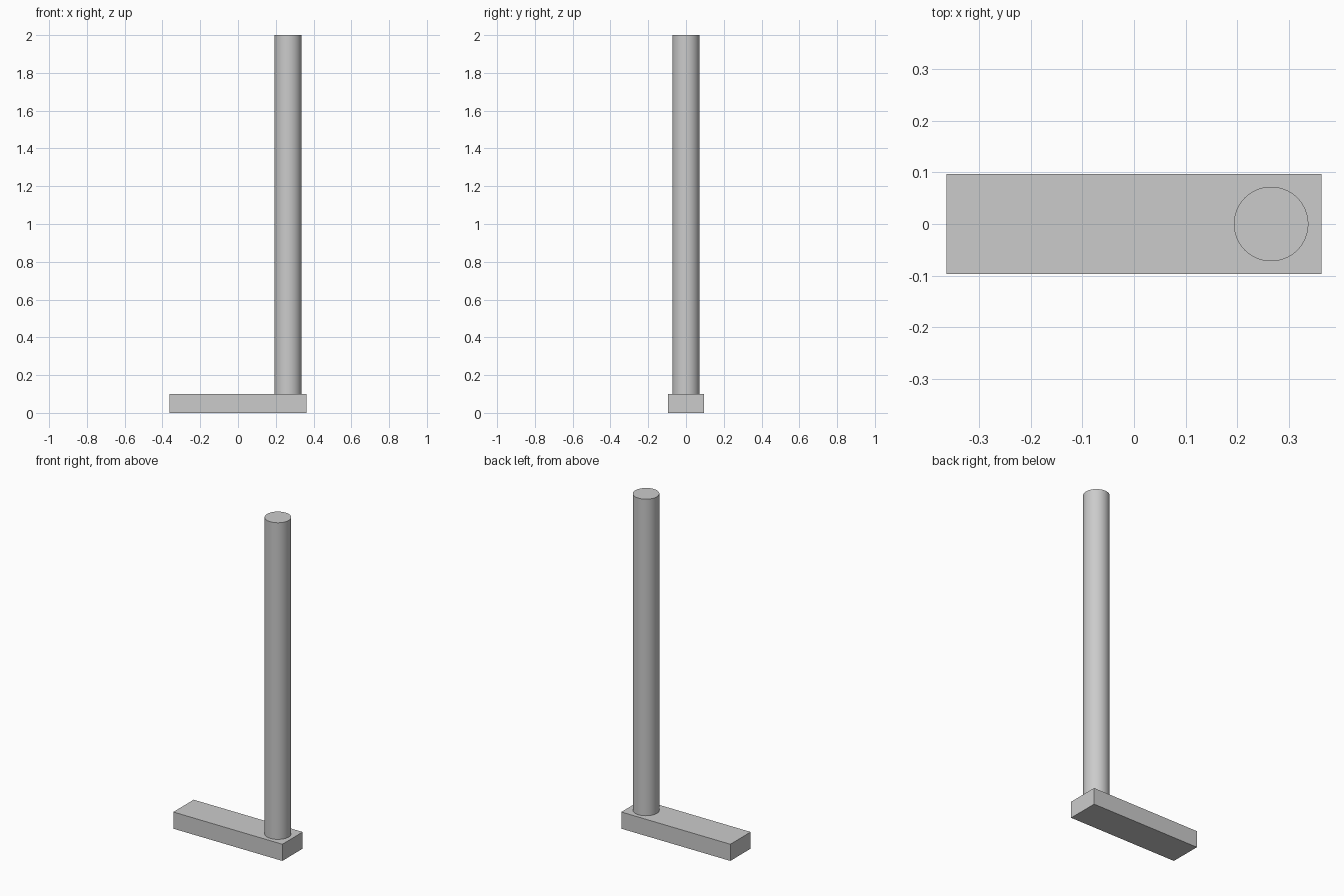
import bpy
import math

cube = bpy.data.objects.get("Cube")
if cube:
    bpy.data.objects.remove(cube, do_unlink=True)

# One plain grey for everything
grey = bpy.data.materials.new("light_grey")
grey.use_nodes = True
colour = (0.6, 0.6, 0.6, 1)
grey.diffuse_color = colour
grey.node_tree.nodes["Principled BSDF"].inputs["Base Color"].default_value = colour

BASE_LENGTH, BASE_WIDTH, BASE_HEIGHT = 0.724, 0.193, 0.1
POST_X, POST_RADIUS, TOP = 0.265, 0.072, 2.0

# Base: flat rectangular foot
bpy.ops.mesh.primitive_cube_add(size=1, location=(0, 0, BASE_HEIGHT / 2))
base = bpy.context.object
base.name = "base"
base.scale = (BASE_LENGTH, BASE_WIDTH, BASE_HEIGHT)
bpy.ops.object.transform_apply(location=False, rotation=False, scale=True)
base.data.materials.append(grey)

# Post: round upright near the left end of the base
bpy.ops.mesh.primitive_cylinder_add(
    vertices=64, radius=POST_RADIUS, depth=TOP - BASE_HEIGHT,
    location=(POST_X, 0, (TOP + BASE_HEIGHT) / 2))
post = bpy.context.object
post.name = "post"
post.data.materials.append(grey)
bpy.ops.object.shade_smooth_by_angle(angle=math.radians(30))
